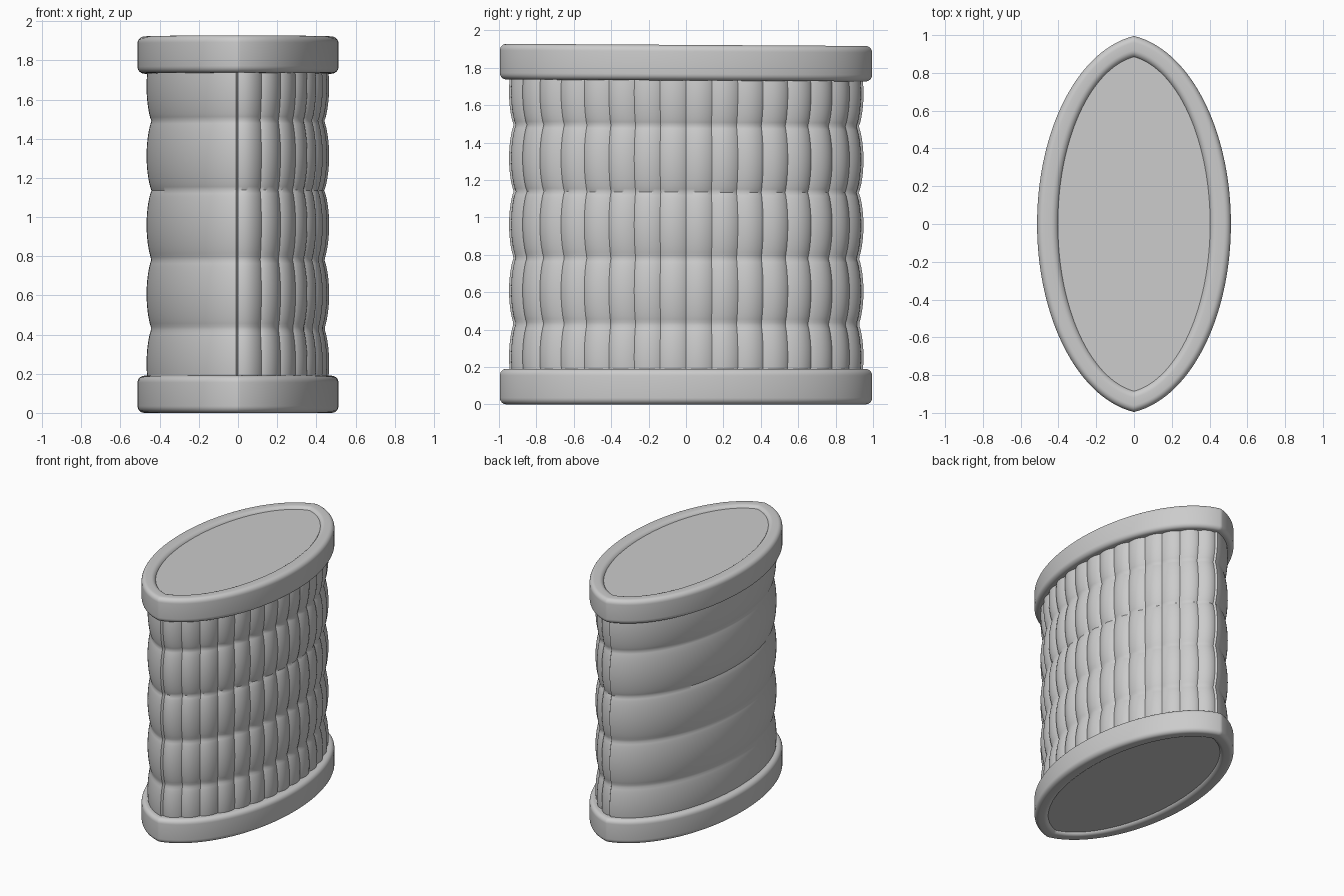
import bpy, bmesh, math

if "Cube" in bpy.data.objects:
    bpy.data.objects.remove(bpy.data.objects["Cube"])

N = 192          # samples per side of the outline
LOBES = 16       # vertical flutes on the +x side
Z0, Z1 = 0.15, 1.78
PITCH, GROOVE = 0.353, 0.43


def half_outline():
    """Unit pointed-oval side from y=-1 to y=1, evenly spaced along its length."""
    k = 0.99
    c = math.sqrt(1 - k * k)
    T = math.asin(k)
    pts = []
    for i in range(4001):
        t = -T + 2 * T * i / 4000
        pts.append(((math.cos(t) - c) / (1 - c), math.sin(t) / k))
    acc = [0.0]
    for a, b in zip(pts, pts[1:]):
        acc.append(acc[-1] + math.hypot((b[0] - a[0]) * 0.51, b[1] - a[1]))
    out, j = [], 0
    for i in range(N):
        while acc[j] < acc[-1] * i / N:
            j += 1
        out.append(pts[j])
    return out


HALF = half_outline()
# (unit x, unit y, fraction along the fluted side or None)
OUTLINE = [(x, y, i / N) for i, (x, y) in enumerate(HALF)]
OUTLINE += [(-x, -y, None) for x, y in HALF]


def place(p, inset, z):
    y = p[1] * (0.995 - inset)
    return (p[0] * (0.513 - inset), y, z - 0.006 * y * z / 1.92)


def finish(name, bm, angle=35):
    bmesh.ops.recalc_face_normals(bm, faces=bm.faces)
    me = bpy.data.meshes.new(name)
    bm.to_mesh(me)
    bm.free()
    ob = bpy.data.objects.new(name, me)
    bpy.context.collection.objects.link(ob)
    bpy.ops.object.select_all(action='DESELECT')
    ob.select_set(True)
    bpy.context.view_layer.objects.active = ob
    bpy.ops.object.shade_smooth_by_angle(angle=math.radians(angle))
    return ob


def bridge(bm, a, b):
    n = len(a)
    for i in range(n):
        j = (i + 1) % n
        bm.faces.new((a[i], a[j], b[j], b[i]))


def rim(name, base, flip):
    """Rounded band swept round the outline."""
    prof = []
    w, h = 0.115, 0.19
    for cx, cz, r, a0 in ((0.035, 0.035, 0.035, 180), (w - 0.04, 0.04, 0.04, 270),
                          (w - 0.01, h - 0.01, 0.01, 0), (0.035, h - 0.035, 0.035, 90)):
        for s in range(7):
            a = math.radians(a0 + 90 * s / 6)
            prof.append((cx + r * math.cos(a), cz + r * math.sin(a)))
    bm = bmesh.new()
    rings = [[bm.verts.new(place(p, d, base + (h - z if flip else z))) for p in OUTLINE]
             for d, z in prof]
    for a, b in zip(rings, rings[1:] + rings[:1]):
        bridge(bm, a, b)
    return finish(name, bm)


def panel(name, z):
    bm = bmesh.new()
    bm.faces.new([bm.verts.new(place(p, 0.11, z)) for p in OUTLINE[::2]])
    return finish(name, bm)


# Rims and end panels
rim("bottom_rim", 0.0, False)
rim("top_rim", 1.732, True)
panel("bottom_panel", 0.02)
panel("top_panel", 1.902)

# Quilted wall: horizontal bulges all round, vertical flutes on the +x side
bm = bmesh.new()
rings = []
STEPS = 96
for s in range(STEPS + 1):
    z = Z0 + (Z1 - Z0) * s / STEPS
    bulge = abs(math.sin(math.pi * (z - GROOVE) / PITCH)) ** 0.65
    ring = []
    for p in OUTLINE:
        inset = 0.073 - 0.027 * bulge
        if p[2] is not None:
            lobe = abs(math.sin(math.pi * LOBES * p[2])) ** 0.8
            inset += 0.018 * (1 - lobe)
        ring.append(bm.verts.new(place(p, inset, z)))
    rings.append(ring)
for a, b in zip(rings, rings[1:]):
    bridge(bm, a, b)
finish("quilted_wall", bm, 40)
